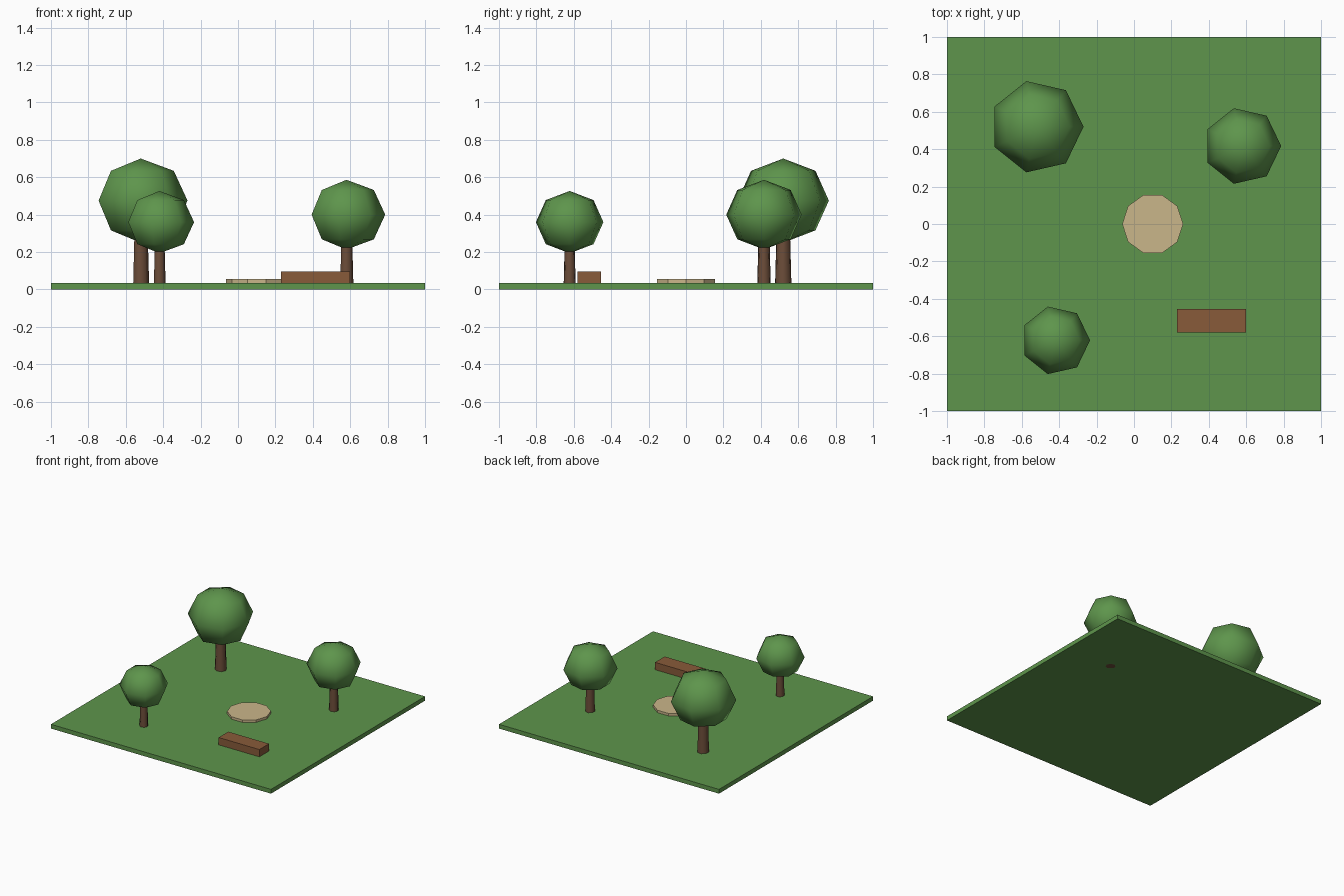
import bpy, bmesh, math

if "Cube" in bpy.data.objects:
    bpy.data.objects.remove(bpy.data.objects["Cube"])


def material(name, rgb):
    m = bpy.data.materials.new(name)
    lin = [(c / 255 / 12.92) if c < 10 else ((c / 255 + 0.055) / 1.055) ** 2.4 for c in rgb]
    m.diffuse_color = (*lin, 1)
    m.use_nodes = True
    m.node_tree.nodes["Principled BSDF"].inputs["Base Color"].default_value = m.diffuse_color
    return m


GRASS = material("grass green", (94, 149, 76))
LEAF = material("leaf green", (94, 149, 76))
BARK = material("bark brown", (108, 77, 57))
WOOD = material("bench wood", (136, 91, 58))
SAND = material("sand stone", (202, 182, 138))


def finish(name, bm, mat):
    bmesh.ops.recalc_face_normals(bm, faces=bm.faces)
    mesh = bpy.data.meshes.new(name)
    bm.to_mesh(mesh)
    bm.free()
    mesh.materials.append(mat)
    ob = bpy.data.objects.new(name, mesh)
    bpy.context.collection.objects.link(ob)
    return ob


def box(name, lo, hi, mat):
    bm = bmesh.new()
    bmesh.ops.create_cube(bm, size=1)
    for v in bm.verts:
        v.co = [(a + b) / 2 + c * (b - a) for a, b, c in zip(lo, hi, v.co)]
    return finish(name, bm, mat)


def lathe(name, x, y, profile, sides, mat, smooth=False):
    """Turn (radius, z) points around a vertical axis; zero radius makes a pole."""
    bm = bmesh.new()
    rings = []
    for r, z in profile:
        n = sides if r > 0 else 1
        rings.append([bm.verts.new((x + r * math.cos(math.tau * i / sides),
                                    y + r * math.sin(math.tau * i / sides), z))
                      for i in range(n)])
    for a, b in zip(rings, rings[1:]):
        for i in range(sides):
            j = (i + 1) % sides
            quad = [a[i % len(a)], a[j % len(a)], b[j % len(b)], b[i % len(b)]]
            f = bm.faces.new(list(dict.fromkeys(quad)))
            f.smooth = smooth
    # flat caps with crisp rims
    for ring in (rings[0], rings[-1]):
        if len(ring) > 1:
            f = bm.faces.new(ring)
            for e in f.edges:
                e.smooth = False
    return finish(name, bm, mat)


# lawn slab
box("lawn", (-1, -1, 0), (1, 1, 0.035), GRASS)

# round stone platform
lathe("platform", 0.1, 0, [(0.163, 0.03), (0.163, 0.055)], 10, SAND)

# bench block
box("bench", (0.23, -0.58, 0.03), (0.60, -0.455, 0.095), WOOD)

# trees: position, crown radius, crown centre height
trees = [("back_left", -0.52, 0.52, 0.25, 0.475),
         ("front_left", -0.42, -0.622, 0.185, 0.36),
         ("back_right", 0.58, 0.417, 0.207, 0.40)]
for label, x, y, r, zc in trees:
    lathe("trunk_" + label, x, y, [(0.182 * r, 0), (0.13 * r, zc)], 7, BARK, True)
    # crown is a slightly squashed low-poly ball
    ball = [(r * math.sin(math.pi * k / 4) if k % 4 else 0,
             zc - 0.9 * r * math.cos(math.pi * k / 4)) for k in range(5)]
    lathe("crown_" + label, x, y, ball, 7, LEAF, True)
